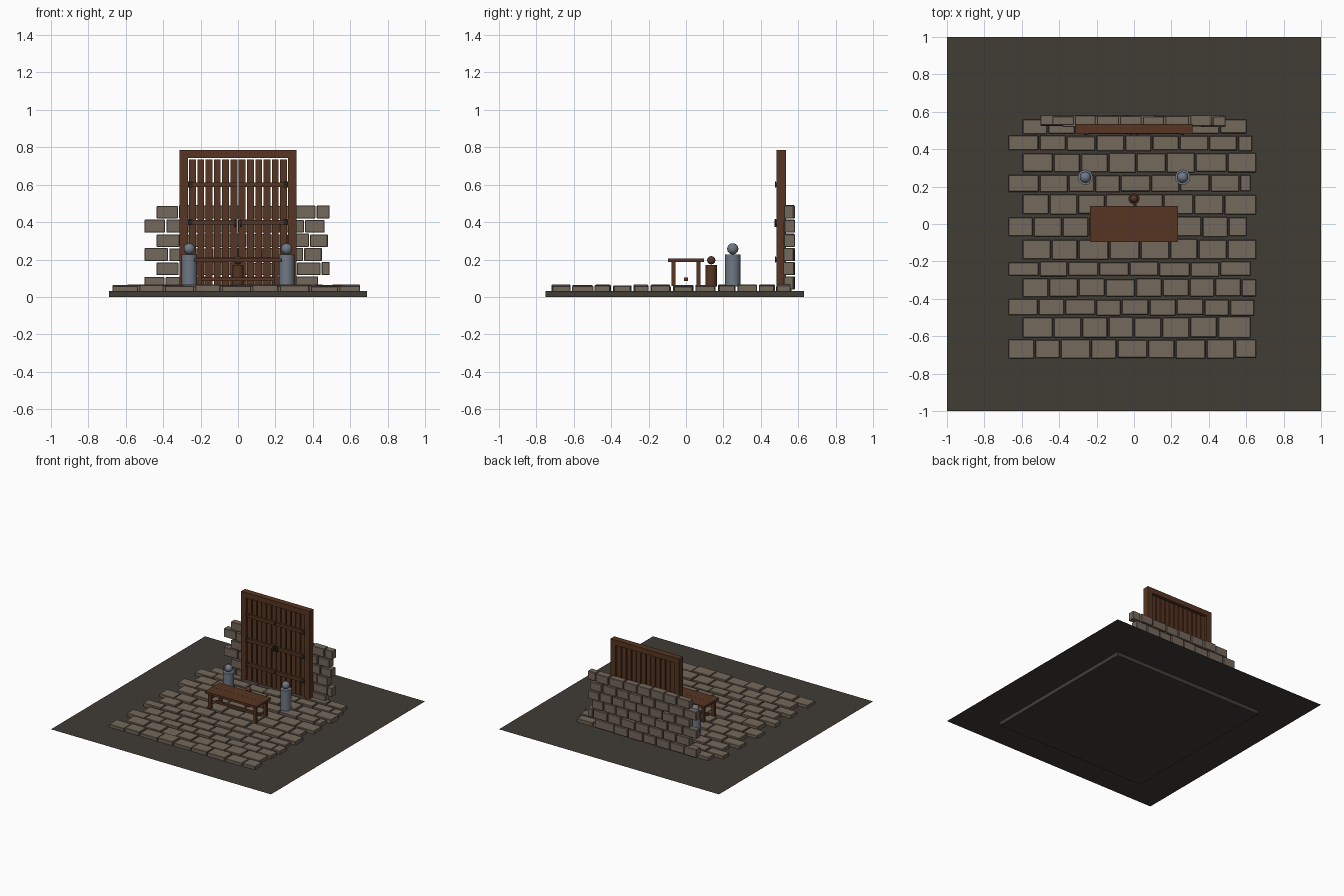
import bpy, bmesh, math, random
from mathutils import Matrix, Vector

if "Cube" in bpy.data.objects:
    bpy.data.objects.remove(bpy.data.objects["Cube"])

random.seed(4)


def material(name, rgb):
    m = bpy.data.materials.new(name)
    m.diffuse_color = (*rgb, 1)
    m.use_nodes = True
    m.node_tree.nodes["Principled BSDF"].inputs["Base Color"].default_value = m.diffuse_color
    return m


EARTH = material("dark earth", (0.052, 0.045, 0.036))
STONE = material("warm stone", (0.175, 0.138, 0.106))
WOOD = material("brown wood", (0.095, 0.036, 0.016))
IRON = material("dark iron", (0.02, 0.018, 0.017))
STEEL = material("blue grey steel", (0.16, 0.19, 0.235))


def finish(name, bm, mat):
    me = bpy.data.meshes.new(name)
    bm.to_mesh(me)
    bm.free()
    me.materials.append(mat)
    ob = bpy.data.objects.new(name, me)
    bpy.context.collection.objects.link(ob)
    return ob


def boxes(name, items, mat, bevel=0.0):
    """One object made of boxes given as (x0, x1, y0, y1, z0, z1)."""
    bm = bmesh.new()
    for x0, x1, y0, y1, z0, z1 in items:
        mid = Vector((x0 + x1, y0 + y1, z0 + z1)) / 2
        size = Matrix.Diagonal((x1 - x0, y1 - y0, z1 - z0, 1))
        bmesh.ops.create_cube(bm, size=1, matrix=Matrix.Translation(mid) @ size)
    ob = finish(name, bm, mat)
    if bevel:
        b = ob.modifiers.new("worn edges", 'BEVEL')
        b.width, b.segments = bevel, 1
    return ob


def figure(name, x, y, z0, radius, body_top, head_z, head_r, mat):
    """Simple standing figure: a cylinder body with a ball head."""
    bm = bmesh.new()
    bmesh.ops.create_cone(bm, cap_ends=True, segments=16, radius1=radius, radius2=radius,
                          depth=body_top - z0,
                          matrix=Matrix.Translation((x, y, (z0 + body_top) / 2)))
    bmesh.ops.create_uvsphere(bm, u_segments=16, v_segments=10, radius=head_r,
                              matrix=Matrix.Translation((x, y, head_z)))
    return finish(name, bm, mat)


# Ground sheet and the slab showing beneath it
bm = bmesh.new()
bmesh.ops.create_grid(bm, x_segments=1, y_segments=1, size=1,
                      matrix=Matrix.Translation((0, 0, 0.034)))
finish("ground_sheet", bm, EARTH)
boxes("base_slab", [(-0.69, 0.69, -0.75, 0.63, 0, 0.0325)], EARTH)

# Paving: staggered rows, (front edge, back edge, right end)
rows = [(-0.72, -0.615, 0.66), (-0.61, -0.495, 0.63), (-0.49, -0.40, 0.65),
        (-0.39, -0.29, 0.66), (-0.28, -0.20, 0.63), (-0.19, -0.08, 0.66),
        (-0.07, 0.04, 0.61), (0.05, 0.16, 0.66), (0.17, 0.265, 0.63),
        (0.275, 0.38, 0.66), (0.39, 0.475, 0.64), (0.48, 0.565, 0.61)]
pavers = []
for i, (y0, y1, end) in enumerate(rows):
    x = -0.67 if i % 2 == 0 else -0.595
    while x < end - 0.03:
        x1 = min(x + random.uniform(0.135, 0.17), end)
        if end - x1 < 0.04:
            x1 = end
        pavers.append((x, x1 - 0.008, y0 + random.uniform(0, 0.006), y1 - random.uniform(0, 0.006),
                       0.03, random.uniform(0.056, 0.066)))
        x = x1
boxes("paving_stones", pavers, STONE, 0.003)

# Ruined wall: staggered courses behind the gate, (left end, right end)
courses = [(-0.50, 0.435), (-0.435, 0.497), (-0.50, 0.455),
           (-0.435, 0.487), (-0.50, 0.47), (-0.435, 0.497)]
blocks = []
for i, (x, end) in enumerate(courses):
    z = 0.04 + i * 0.076
    while x < end - 0.03:
        x1 = min(x + random.uniform(0.11, 0.14), end)
        if end - x1 < 0.045:
            x1 = end
        blocks.append((x, x1 - 0.007, 0.525 + random.uniform(-0.006, 0.004),
                       0.58 + random.uniform(-0.006, 0.004), z, z + random.uniform(0.066, 0.071)))
        x = x1
boxes("wall_blocks", blocks, STONE, 0.003)

# Gate: frame, planks and cross rails
boxes("gate_frame", [(-0.312, -0.266, 0.485, 0.535, 0.05, 0.785),
                     (0.266, 0.312, 0.485, 0.535, 0.05, 0.785),
                     (-0.266, 0.266, 0.485, 0.535, 0.742, 0.785)], WOOD)
pitch = 0.53 / 12
boxes("gate_planks", [(-0.265 + k * pitch + 0.004, -0.265 + (k + 1) * pitch - 0.004,
                       0.497, 0.52, 0.06, 0.735) for k in range(12)], WOOD)
rails = []
for z in (0.2, 0.4, 0.6):
    for s in (-1, 1):
        xa, xb = sorted((s * 0.004, s * 0.265))
        rails.append((xa, xb, 0.480, 0.499, z - 0.012, z + 0.012))
boxes("gate_rails", rails, WOOD)

# Iron handles and hinge plates
iron = []
for s in (-1, 1):
    iron.append((s * 0.016 - 0.005, s * 0.016 + 0.005, 0.474, 0.497, 0.375, 0.415))
    for z in (0.2, 0.4, 0.6):
        iron.append((s * 0.255 - 0.011, s * 0.255 + 0.011, 0.476, 0.482, z - 0.016, z + 0.016))
boxes("gate_ironwork", iron, IRON)

# Table: two top boards, four legs, end aprons and a low stretcher
boxes("table_top", [(-0.235, 0.235, -0.095, -0.0005, 0.187, 0.205),
                    (-0.235, 0.235, 0.0005, 0.095, 0.187, 0.205)], WOOD)
boxes("table_legs", [(sx * 0.205 - 0.012, sx * 0.205 + 0.012, sy * 0.066 - 0.011,
                      sy * 0.066 + 0.011, 0.058, 0.188)
                     for sx in (-1, 1) for sy in (-1, 1)], WOOD)
boxes("table_stretcher", [(-0.205, 0.205, -0.01, 0.01, 0.084, 0.104)], WOOD)

# Standing figures: two sentries beside the gate, one wooden figure at the table
for side, s in (("left", -1), ("right", 1)):
    figure(side + "_sentry", s * 0.26, 0.25, 0.055, 0.041, 0.228, 0.257, 0.03, STEEL)
figure("seated_figure", 0, 0.135, 0.055, 0.03, 0.172, 0.196, 0.022, WOOD)

# Smooth the round figures while keeping their rims sharp
for ob in bpy.context.scene.objects:
    ob.select_set(ob.name.endswith(("sentry", "figure")))
bpy.context.view_layer.objects.active = bpy.data.objects["seated_figure"]
bpy.ops.object.shade_smooth_by_angle(angle=math.radians(40))
